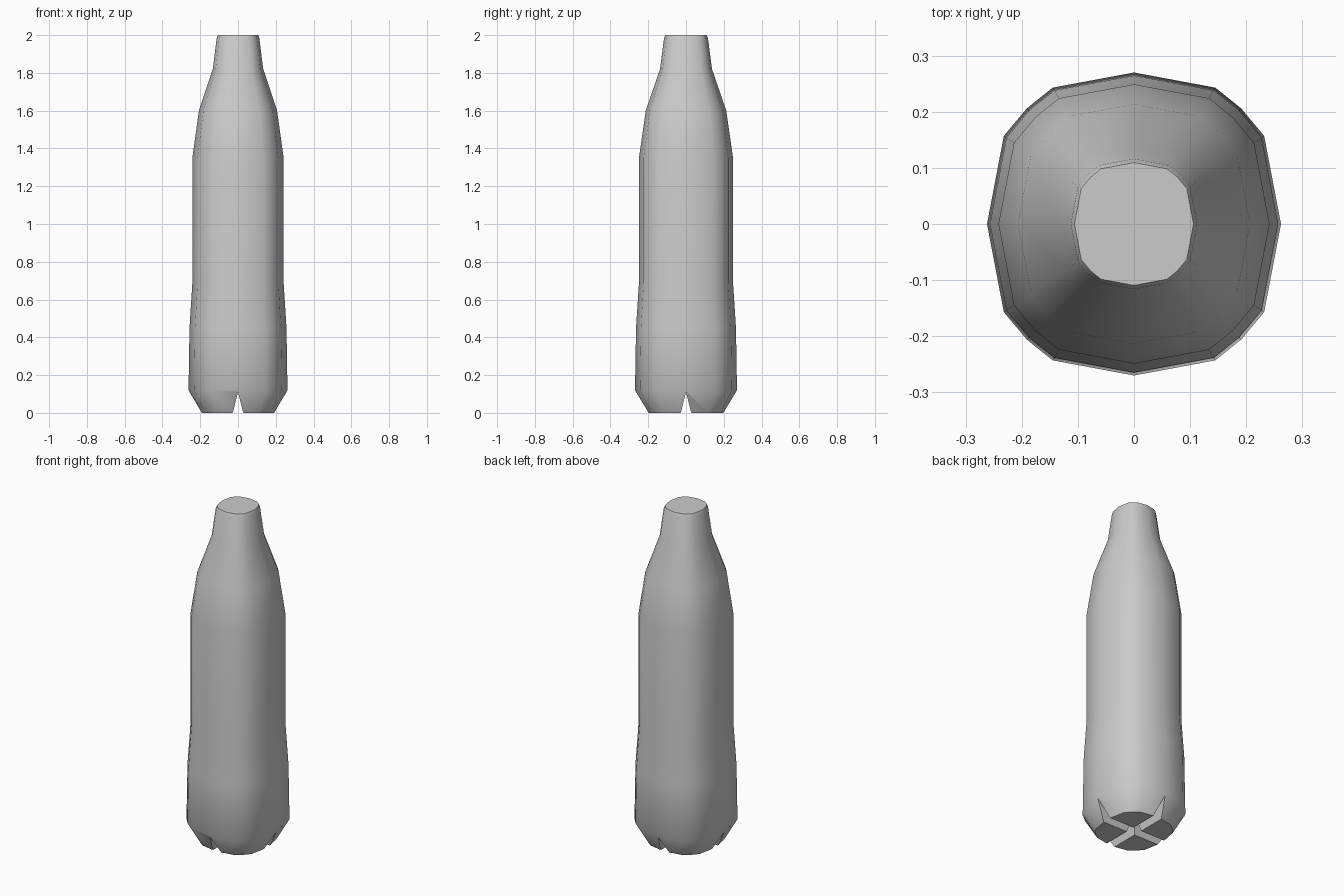
import bpy, bmesh, math

if "Cube" in bpy.data.objects:
    bpy.data.objects.remove(bpy.data.objects["Cube"])

# one quadrant of the rounded-square cross-section (half widths at full size)
QUAD = [(0.262, 0), (0.232, 0.157), (0.191, 0.206), (0.145, 0.243), (0, 0.27)]
half = QUAD + [(-x, y) for x, y in QUAD[-2::-1]]
section = half + [(x, -y) for x, y in half[-2:0:-1]]

# (height, scale of section)
RINGS = [(0, 0.75), (0.12, 1.0), (0.45, 0.98), (0.69, 0.922), (1.35, 0.922),
         (1.6, 0.79), (1.82, 0.51), (1.985, 0.43), (2.0, 0.405)]


def new_object(name, bm):
    bmesh.ops.recalc_face_normals(bm, faces=bm.faces)
    mesh = bpy.data.meshes.new(name)
    bm.to_mesh(mesh)
    bm.free()
    ob = bpy.data.objects.new(name, mesh)
    bpy.context.collection.objects.link(ob)
    return ob


def groove_cutter(name, angle):
    """V-shaped prism running across the base."""
    bm = bmesh.new()
    c, s = math.cos(angle), math.sin(angle)
    ends = []
    for y in (-0.5, 0.5):
        pts = [(-0.0535, -0.1), (0.0535, -0.1), (0, 0.11)]
        ends.append([bm.verts.new((x * c - y * s, x * s + y * c, z)) for x, z in pts])
    a, b = ends
    bm.faces.new(a)
    bm.faces.new(b[::-1])
    for i in range(3):
        j = (i + 1) % 3
        bm.faces.new((a[i], b[i], b[j], a[j]))
    ob = new_object(name, bm)
    ob.hide_render = True
    return ob


# bottle body lofted through the rings
bm = bmesh.new()
loops = [[bm.verts.new((x * k, y * k, z)) for x, y in section] for z, k in RINGS]
n = len(section)
for lo, hi in zip(loops, loops[1:]):
    for i in range(n):
        j = (i + 1) % n
        bm.faces.new((lo[i], lo[j], hi[j], hi[i]))
bm.faces.new(loops[0][::-1])
bm.faces.new(loops[-1])
bottle = new_object("bottle", bm)

# crossed grooves that split the base into four feet
bpy.context.view_layer.objects.active = bottle
bottle.select_set(True)
for i in range(2):
    cutter = groove_cutter("groove_cutter", i * math.pi / 2)
    mod = bottle.modifiers.new("groove", 'BOOLEAN')
    mod.operation = 'DIFFERENCE'
    mod.solver = 'EXACT'
    mod.object = cutter
    bpy.ops.object.modifier_apply(modifier=mod.name)
    bpy.data.objects.remove(cutter)

bpy.ops.object.shade_smooth_by_angle(angle=math.radians(40))
